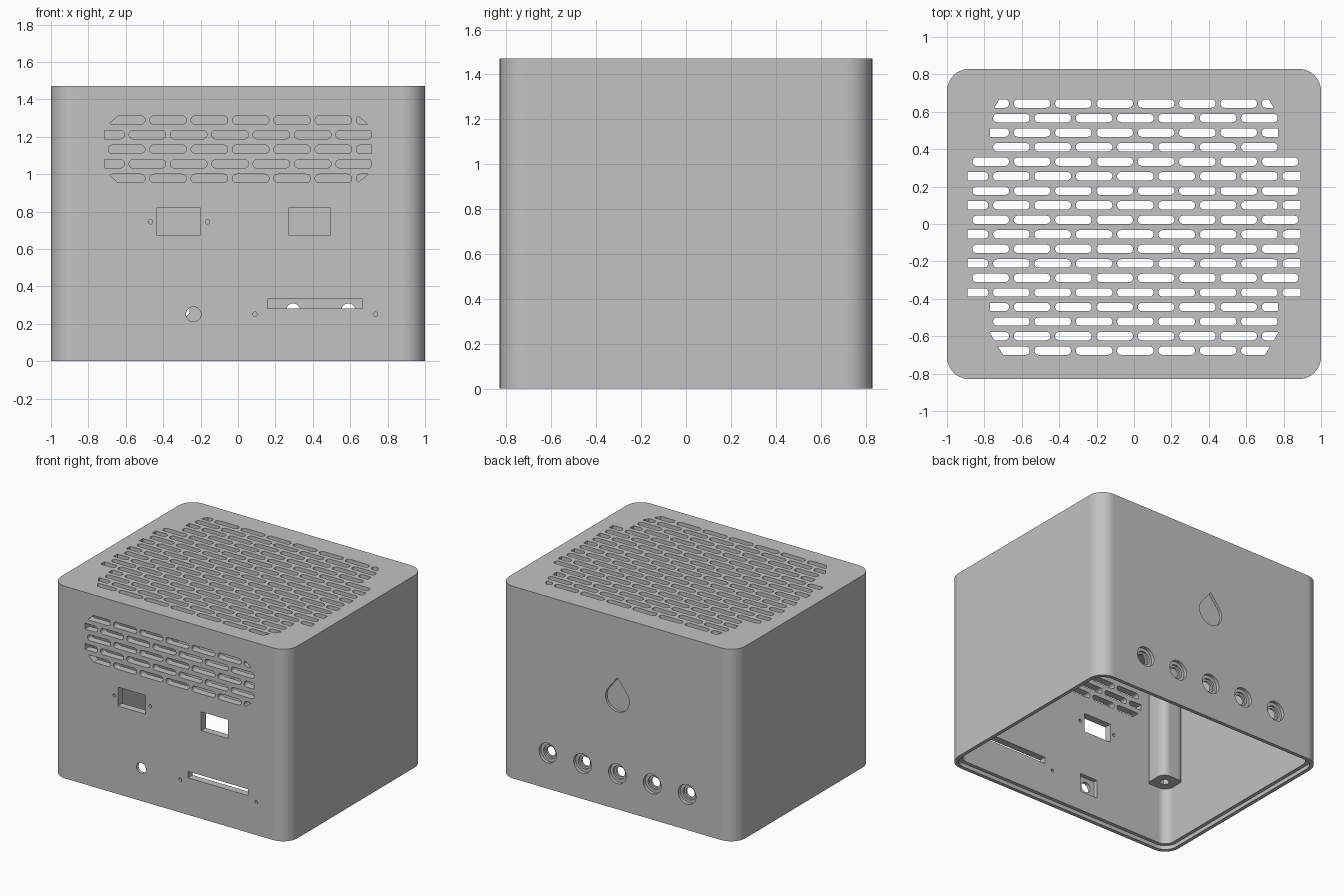
import bpy, bmesh
from math import sin, cos, pi, radians

cube = bpy.data.objects.get("Cube")
if cube:
    bpy.data.objects.remove(cube, do_unlink=True)

W, D, H, T = 1.0, 0.83, 1.47, 0.055     # half width, half depth, height, wall


# ---------- 2D outlines ----------
def circle(cx, cy, r, n=32):
    return [(cx + r * cos(2 * pi * i / n), cy + r * sin(2 * pi * i / n)) for i in range(n)]


def rect(x0, x1, y0, y1):
    return [(x0, y0), (x1, y0), (x1, y1), (x0, y1)]


def rounded(cx, cy, hw, hh, r, seg=8):
    pts = []
    for k, (sx, sy) in enumerate([(1, 1), (-1, 1), (-1, -1), (1, -1)]):
        for i in range(seg + 1):
            a = (k + i / seg) * pi / 2
            pts.append((cx + sx * (hw - r) + r * cos(a), cy + sy * (hh - r) + r * sin(a)))
    return pts


def clip(pts, a, b, c):
    """Keep the part of a convex outline where a*x + b*y <= c."""
    out = []
    for p, q in zip(pts, pts[1:] + pts[:1]):
        dp, dq = a * p[0] + b * p[1] - c, a * q[0] + b * q[1] - c
        if dp <= 0:
            out.append(p)
        if dp * dq < 0:
            t = dp / (dp - dq)
            out.append((p[0] + t * (q[0] - p[0]), p[1] + t * (q[1] - p[1])))
    return out


def slot_row(x_off, v, limit, v_mid, slope, corner):
    """One row of rounded slots, trimmed at the sides and diagonally at the corners."""
    row = []
    for k in range(-6, 7):
        p = rounded(x_off + 0.221 * k, v, 0.098, 0.0225, 0.0222, 5)
        for s in (-1, 1):
            p = clip(p, s, 0, limit)
            for e in (-1, 1):
                p = clip(p, s, e * slope, corner + e * slope * v_mid)
        if len(p) > 2 and max(q[0] for q in p) - min(q[0] for q in p) > 0.02:
            row.append(p)
    return row


# ---------- solids ----------
def build(name, prisms):
    """Object made of prisms, each (outline, axis, start, end)."""
    bm = bmesh.new()
    for pts, axis, a, b in prisms:
        rings = [[bm.verts.new((u, v, w) if axis == "z" else (u, w, v)) for u, v in pts]
                 for w in (a, b)]
        n = len(pts)
        bm.faces.new(rings[0])
        bm.faces.new(rings[1])
        for i in range(n):
            j = (i + 1) % n
            bm.faces.new((rings[0][i], rings[0][j], rings[1][j], rings[1][i]))
    bmesh.ops.recalc_face_normals(bm, faces=bm.faces)
    mesh = bpy.data.meshes.new(name)
    bm.to_mesh(mesh)
    bm.free()
    ob = bpy.data.objects.new(name, mesh)
    bpy.context.collection.objects.link(ob)
    return ob


def combine(target, prisms, operation="DIFFERENCE"):
    tool = build("helper", prisms)
    tool.hide_render = True
    mod = target.modifiers.new("cut", "BOOLEAN")
    mod.operation, mod.solver, mod.object = operation, "EXACT", tool
    bpy.context.view_layer.objects.active = target
    bpy.ops.object.modifier_apply(modifier=mod.name)
    bpy.data.objects.remove(tool, do_unlink=True)


# Hollow housing, open below, with a stepped rim
case = build("enclosure", [(rounded(0, 0, W, D, 0.12, 10), "z", 0, H)])
combine(case, [(rounded(0, 0, W - T, D - T, 0.07), "z", -0.1, H - T)])
combine(case, [(rounded(0, 0, W - 0.028, D - 0.028, 0.095), "z", -0.1, 0.03)])

# Corner screw posts hanging from the lid
corners = [(sx * 0.8675, sy * 0.6975) for sx in (-1, 1) for sy in (-1, 1)]
combine(case, [(rounded(x, y, 0.0975, 0.0975, 0.06), "z", 0.47, H - 0.03)
               for x, y in corners], "UNION")
combine(case, [(circle(x * 0.985, y * 0.985, 0.035, 6), "z", 0.4, 0.75) for x, y in corners])

# Lid vents
vents = []
for i in range(18):
    limit = 0.89 if 4 <= i <= 13 else 0.77
    corner = 1.12 if limit < 0.8 else 2
    for p in slot_row(-0.103 + 0.1105 * (i % 2), 0.644 - 0.0777 * i, limit, 0, 0.6, corner):
        vents.append((p, "z", H - 0.12, H + 0.1))
combine(case, vents)

# Front vents
front = []
for i in range(5):
    for p in slot_row(0.068 - 0.1105 * (i % 2), 1.289 - 0.078 * i, 0.715, 1.133, 1.2, 0.854):
        front.append(p)

# Front sockets, card slot and their screw holes
front += [rect(-0.436, -0.2, 0.674, 0.818), rect(0.27, 0.495, 0.674, 0.818),
          rect(0.158, 0.666, 0.283, 0.332), circle(-0.238, 0.251, 0.04)]
for x, z in [(-0.468, 0.745), (-0.163, 0.745), (0.091, 0.251), (0.735, 0.251)]:
    front.append(circle(x, z, 0.012, 12))
combine(case, [(p, "y", -D - 0.1, -D + 0.1) for p in front])

# Square pocket behind the round socket
combine(case, [(rect(-0.313, -0.163, 0.18, 0.322), "y", -D + 0.025, -D + 0.1)])

# Rear jack holes: wide recess, narrower step, through hole
jacks = [0.295 * k for k in range(-2, 3)]
for r, depth in ((0.075, 0.025), (0.052, 0.04), (0.037, 0.12)):
    combine(case, [(circle(x, 0.272, r), "y", D - depth, D + 0.1) for x in jacks])

# Rear drop-shaped recess
a0 = radians(40)
drop = [(0.1 * cos(a), 0.845 + 0.1 * sin(a))
        for a in (pi - a0 + (pi + 2 * a0) * i / 28 for i in range(29))]
drop.append((0, 1.005))
combine(case, [(drop, "y", D - 0.02, D + 0.1)])

# Single plain colour
grey = bpy.data.materials.new("plain grey")
grey.use_nodes = True
colour = (0.54, 0.54, 0.54, 1)
grey.diffuse_color = colour
grey.node_tree.nodes["Principled BSDF"].inputs["Base Color"].default_value = colour
case.data.materials.clear()
case.data.materials.append(grey)
for f in case.data.polygons:
    f.material_index = 0

# Smooth corners with crisp edges
bpy.ops.object.select_all(action="DESELECT")
case.select_set(True)
bpy.context.view_layer.objects.active = case
bpy.ops.object.shade_smooth_by_angle(angle=radians(30))
weighted = case.modifiers.new("weighted normals", "WEIGHTED_NORMAL")
weighted.keep_sharp = True
